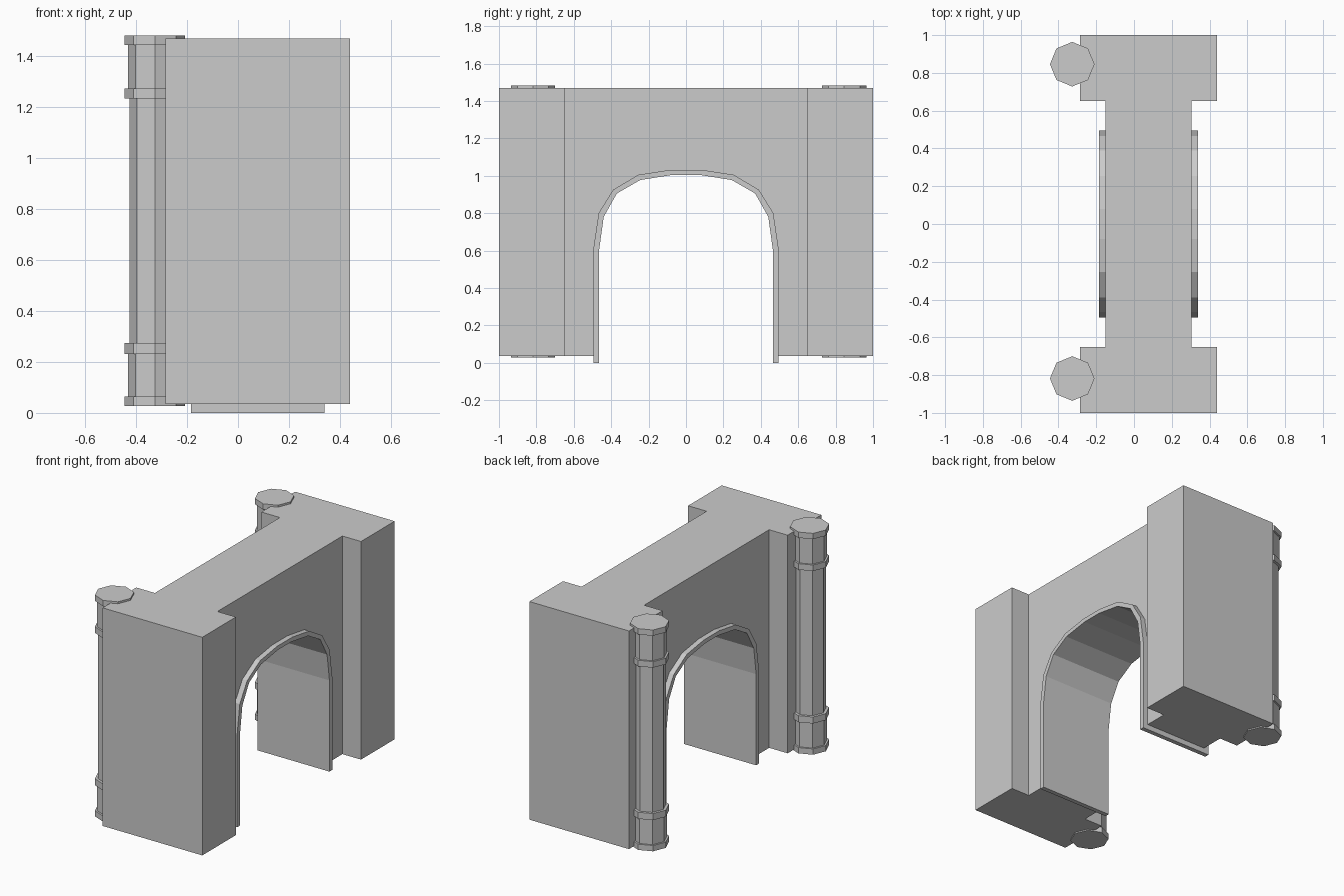
import bpy, math

if "Cube" in bpy.data.objects:
    bpy.data.objects.remove(bpy.data.objects["Cube"])


def make_mesh(name, verts, faces):
    mesh = bpy.data.meshes.new(name)
    mesh.from_pydata(verts, [], faces)
    obj = bpy.data.objects.new(name, mesh)
    bpy.context.collection.objects.link(obj)
    return obj


def prism(name, outline, x0, x1):
    """Extrude a closed (y, z) outline along x."""
    n = len(outline)
    verts = [(x, y, z) for x in (x0, x1) for y, z in outline]
    faces = [tuple(reversed(range(n))), tuple(range(n, 2 * n))]
    faces += [(i, (i + 1) % n, n + (i + 1) % n, n + i) for i in range(n)]
    return make_mesh(name, verts, faces)


def lathe(name, profile, cx, cy, sides=8):
    """Revolve a (radius, z) profile into a flat-sided column with closed ends."""
    verts = [(cx + r * math.cos(math.tau * k / sides),
              cy + r * math.sin(math.tau * k / sides), z)
             for r, z in profile for k in range(sides)]
    faces = [(j * sides + k, j * sides + (k + 1) % sides,
              (j + 1) * sides + (k + 1) % sides, (j + 1) * sides + k)
             for j in range(len(profile) - 1) for k in range(sides)]
    last = (len(profile) - 1) * sides
    faces += [tuple(reversed(range(sides))), tuple(range(last, last + sides))]
    return make_mesh(name, verts, faces)


def mirrored(half):
    """Right half of an arch curve, foot to crown, continued down the left."""
    return half + [(-y, z) for y, z in reversed(half)]


BASE, TOP = 0.035, 1.47
outer = [(0.495, 0), (0.495, 0.61), (0.467, 0.80), (0.39, 0.925), (0.255, 1.005), (0.08, 1.032)]
inner = [(0.465, 0), (0.465, 0.60), (0.44, 0.78), (0.37, 0.905), (0.245, 0.977), (0.07, 1.005)]

# Wall pierced by the arched opening
opening = mirrored([(y, max(z, BASE)) for y, z in outer])
prism("arch_wall", [(-0.65, BASE), (-0.65, TOP), (0.65, TOP), (0.65, BASE)] + opening,
      -0.15, 0.305).data.flip_normals()

# Arch lining that stands proud of the wall on both faces
prism("arch_lining", mirrored(outer) + mirrored(inner)[::-1], -0.185, 0.34)

# Square end piers
for side, y0, y1 in (("front", -1.0, -0.65), ("back", 0.65, 1.0)):
    prism(side + "_pier", [(y0, BASE), (y1, BASE), (y1, TOP), (y0, TOP)], -0.285, 0.44)

# Octagonal columns with end caps and two collars
CAP, DRUM, SHAFT = 0.118, 0.106, 0.10
column = [(CAP, 0.027), (CAP, 0.065), (DRUM, 0.065), (DRUM, 0.232),
          (CAP, 0.232), (CAP, 0.275), (SHAFT, 0.275), (SHAFT, 1.235),
          (CAP, 1.235), (CAP, 1.275), (DRUM, 1.275), (DRUM, 1.445),
          (CAP, 1.445), (CAP, 1.483)]
lathe("front_column", column, -0.327, -0.818)
lathe("back_column", column, -0.327, 0.846)
